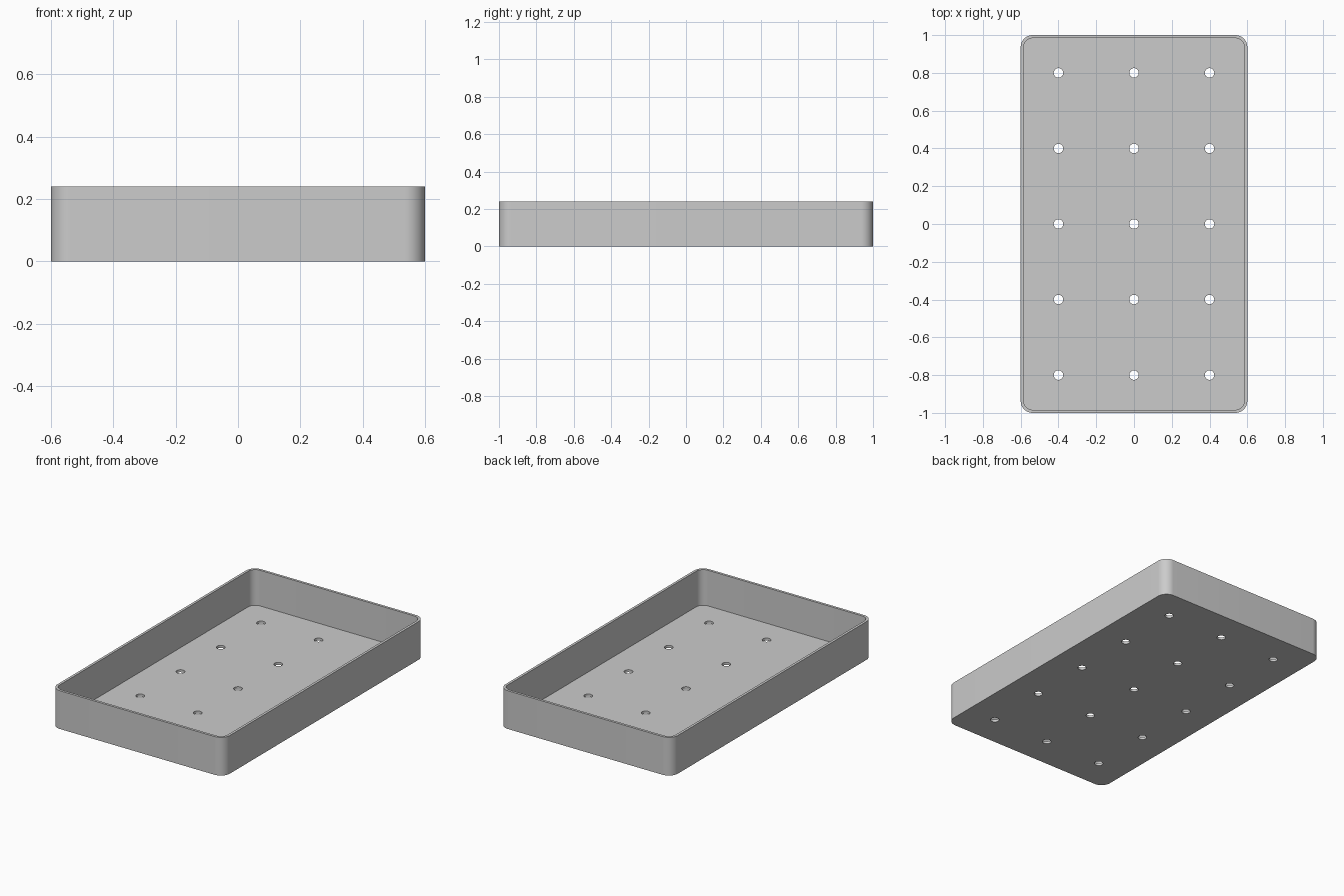
import bpy
import bmesh
from math import cos, sin, pi, radians

WIDTH, LENGTH, HEIGHT = 1.2, 2.0, 0.24
WALL = 0.016
CORNER = 0.064
HOLE_RADIUS = 0.025
PITCH = 0.4

default_cube = bpy.data.objects.get("Cube")
if default_cube:
    bpy.data.objects.remove(default_cube, do_unlink=True)

grey = bpy.data.materials.new("plain grey")
grey.use_nodes = True
colour = (0.6, 0.6, 0.6, 1)
grey.diffuse_color = colour
grey.node_tree.nodes["Principled BSDF"].inputs["Base Color"].default_value = colour


def add_object(name, bm):
    mesh = bpy.data.meshes.new(name)
    bmesh.ops.recalc_face_normals(bm, faces=bm.faces)
    bm.to_mesh(mesh)
    bm.free()
    mesh.materials.append(grey)
    obj = bpy.data.objects.new(name, mesh)
    bpy.context.collection.objects.link(obj)
    return obj


def add_prism(bm, outline, bottom, top):
    base = bm.faces.new([bm.verts.new((x, y, bottom)) for x, y in outline])
    result = bmesh.ops.extrude_face_region(bm, geom=[base], use_keep_orig=True)
    verts = [v for v in result["geom"] if isinstance(v, bmesh.types.BMVert)]
    bmesh.ops.translate(bm, verts=verts, vec=(0, 0, top - bottom))


def rounded_rectangle(width, length, radius, steps=12):
    points = []
    for quarter, (sx, sy) in enumerate([(1, 1), (-1, 1), (-1, -1), (1, -1)]):
        for i in range(steps + 1):
            a = (quarter + i / steps) * pi / 2
            points.append((sx * (width / 2 - radius) + radius * cos(a),
                           sy * (length / 2 - radius) + radius * sin(a)))
    return points


def circle(x, y, radius, sides=32):
    return [(x + radius * cos(2 * pi * i / sides),
             y + radius * sin(2 * pi * i / sides)) for i in range(sides)]


# Solid rounded block that becomes the tray
bm = bmesh.new()
add_prism(bm, rounded_rectangle(WIDTH, LENGTH, CORNER), 0, HEIGHT)
tray = add_object("tray", bm)

# Cutter for the open inside
bm = bmesh.new()
inside = rounded_rectangle(WIDTH - 2 * WALL, LENGTH - 2 * WALL, CORNER - WALL)
add_prism(bm, inside, WALL, HEIGHT + 0.1)
cavity = add_object("cavity_cutter", bm)

# Cutter for the grid of drain holes
bm = bmesh.new()
for column in range(-1, 2):
    for row in range(-2, 3):
        add_prism(bm, circle(column * PITCH, row * PITCH, HOLE_RADIUS), -0.1, 0.1)
holes = add_object("drain_hole_cutter", bm)

# Cut the tray, then drop the cutters
bpy.ops.object.select_all(action="DESELECT")
bpy.context.view_layer.objects.active = tray
tray.select_set(True)
for cutter in (cavity, holes):
    cutter.hide_render = True
    cut = tray.modifiers.new(cutter.name, "BOOLEAN")
    cut.operation = "DIFFERENCE"
    cut.solver = "EXACT"
    cut.object = cutter
    bpy.ops.object.modifier_apply(modifier=cut.name)
    bpy.data.objects.remove(cutter, do_unlink=True)

bpy.ops.object.shade_smooth_by_angle(angle=radians(30))
